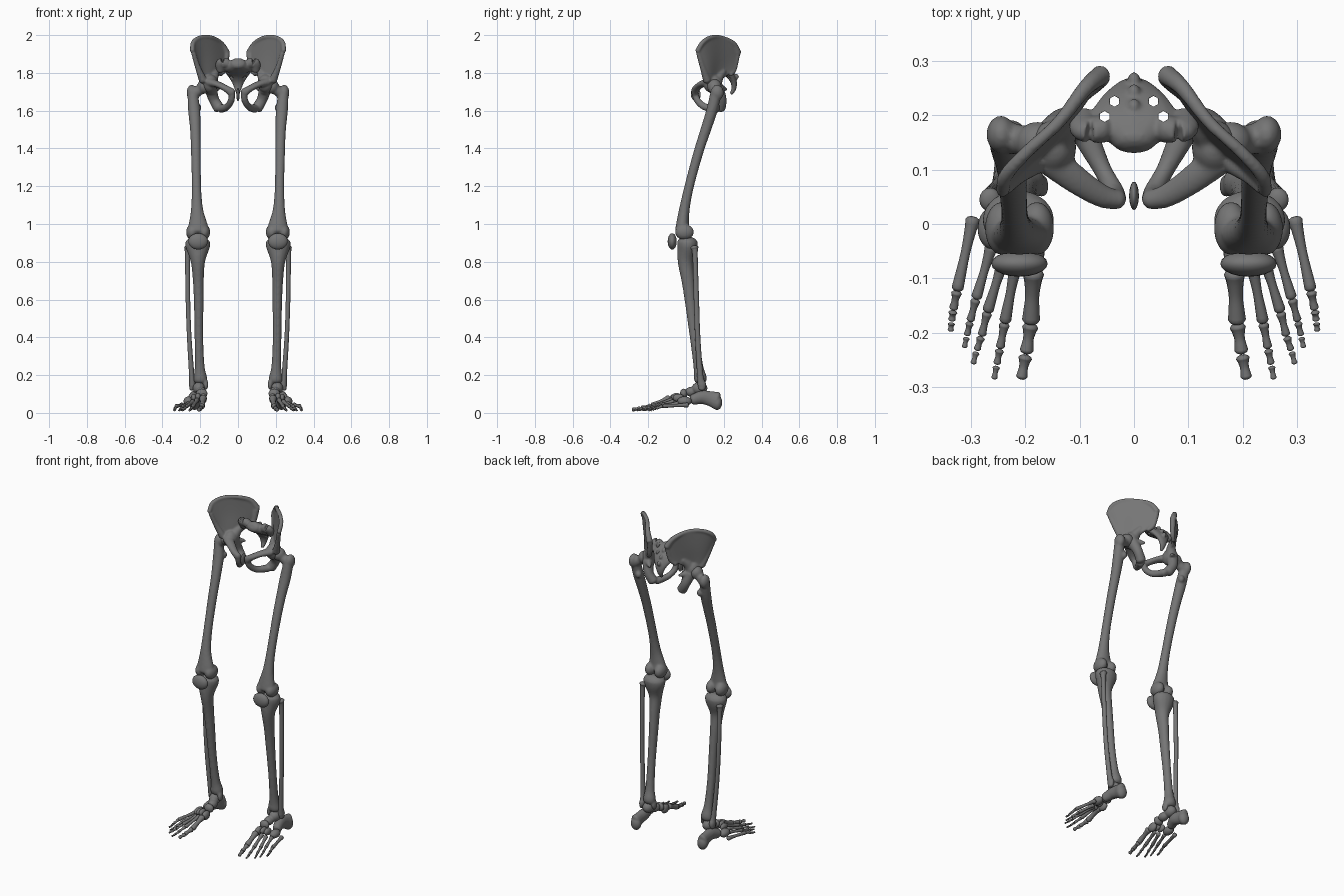
import bpy
import bmesh
import math
from mathutils import Matrix, Vector

default_cube = bpy.data.objects.get("Cube")
if default_cube:
    bpy.data.objects.remove(default_cube, do_unlink=True)

bone_grey = bpy.data.materials.new("bone grey")
bone_grey.use_nodes = True
colour = (0.18, 0.18, 0.18, 1)
bone_grey.diffuse_color = colour
bone_grey.node_tree.nodes["Principled BSDF"].inputs["Base Color"].default_value = colour


def smooth_path(points, steps):
    """Catmull-Rom samples through points of any dimension."""
    points = [Vector(p) for p in points]
    padded = [points[0] * 2 - points[1]] + points + [points[-1] * 2 - points[-2]]
    samples = []
    for a, b, c, d in zip(padded, padded[1:], padded[2:], padded[3:]):
        for i in range(steps):
            t = i / steps
            samples.append(b + (c - a) * (t / 2)
                           + (a * 2 - b * 5 + c * 4 - d) * (t * t / 2)
                           + (b * 3 - a - c * 3 + d) * (t ** 3 / 2))
    return samples + [points[-1]]


def tube(bm, points, steps=5, sides=16):
    """Rounded tube; each point is x, y, z, half width, half depth."""
    points = [tuple(p) + (p[3],) if len(p) == 4 else tuple(p) for p in points]
    path = smooth_path(points, steps)
    centres = [Vector(p[:3]) for p in path]
    span = (centres[-1] - centres[0]).normalized()
    reference = Vector((0, 0, 1)) if abs(span.x) > 0.7 else Vector((1, 0, 0))
    rings = []
    last = len(path) - 1

    def ring(index, offset, scale):
        tangent = (centres[min(index + 1, last)] - centres[max(index - 1, 0)]).normalized()
        side = (reference - tangent * reference.dot(tangent)).normalized()
        up = tangent.cross(side)
        wide, deep = path[index][3], path[index][4]
        middle = centres[index] + tangent * offset * min(wide, deep)
        angles = [math.tau * k / sides for k in range(sides)]
        rings.append([bm.verts.new(middle + side * wide * scale * math.cos(a)
                                   + up * deep * scale * math.sin(a)) for a in angles])

    caps = ((0.5, 0.4), (0.3, 0.8))
    for offset, scale in caps:
        ring(0, -offset, scale)
    for index in range(len(path)):
        ring(index, 0, 1)
    for offset, scale in reversed(caps):
        ring(last, offset, scale)
    for low, high in zip(rings, rings[1:]):
        for k in range(sides):
            n = (k + 1) % sides
            bm.faces.new((low[k], low[n], high[n], high[k]))
    bm.faces.new(rings[0][::-1])
    bm.faces.new(rings[-1])


def blob(bm, centre, size):
    matrix = Matrix.Translation(centre) @ Matrix.Diagonal((*size, 1))
    bmesh.ops.create_uvsphere(bm, u_segments=20, v_segments=12, radius=1, matrix=matrix)


def add_object(name, mesh):
    obj = bpy.data.objects.new(name, mesh)
    bpy.context.collection.objects.link(obj)
    return obj


def baked(obj):
    """Mesh with modifiers applied; the working object is removed."""
    bpy.context.view_layer.update()
    graph = bpy.context.evaluated_depsgraph_get()
    mesh = bpy.data.meshes.new_from_object(obj.evaluated_get(graph))
    bpy.data.objects.remove(obj, do_unlink=True)
    return mesh


def finish(bm, name, voxel=0, paired=True, cutter=None):
    """Fuse the pieces, then place them, on both sides if paired."""
    bmesh.ops.recalc_face_normals(bm, faces=bm.faces)
    mesh = bpy.data.meshes.new(name)
    bm.to_mesh(mesh)
    bm.free()
    if voxel:
        work = add_object(name, mesh)
        remesh = work.modifiers.new("fuse", "REMESH")
        remesh.mode = "VOXEL"
        remesh.voxel_size = voxel
        soften = work.modifiers.new("soften", "SMOOTH")
        soften.iterations = 6
        if cutter:
            cut = work.modifiers.new("holes", "BOOLEAN")
            cut.operation = "DIFFERENCE"
            cut.object = cutter
        mesh = baked(work)
    mesh.materials.clear()
    mesh.materials.append(bone_grey)
    mesh.polygons.foreach_set("use_smooth", [True] * len(mesh.polygons))
    add_object("left_" + name if paired else name, mesh)
    if paired:
        other = mesh.copy()
        other.transform(Matrix.Diagonal((-1, 1, 1, 1)))
        other.flip_normals()
        add_object("right_" + name, other)


# Hip bone: thin curved blade, thick crest, socket and the lower ring
crest = [(.242, .06, 1.915), (.236, .09, 1.962), (.195, .135, 1.988),
         (.138, .188, 1.986), (.09, .25, 1.955), (.06, .275, 1.905)]
blade_rows = [
    crest,
    [(.226, .073, 1.86), (.218, .1, 1.88), (.19, .135, 1.88),
     (.145, .175, 1.88), (.095, .23, 1.87), (.068, .268, 1.86)],
    [(.205, .095, 1.8), (.198, .112, 1.79), (.178, .13, 1.78),
     (.145, .155, 1.79), (.11, .205, 1.805), (.08, .25, 1.805)],
    [(.18, .11, 1.74), (.18, .125, 1.74), (.165, .14, 1.735),
     (.15, .155, 1.74), (.135, .175, 1.755), (.12, .198, 1.775)]]
bm = bmesh.new()
rows = [[bm.verts.new(p) for p in row] for row in blade_rows]
for upper, lower in zip(rows, rows[1:]):
    for k in range(len(crest) - 1):
        bm.faces.new((upper[k], upper[k + 1], lower[k + 1], lower[k]))
mesh = bpy.data.meshes.new("blade")
bm.to_mesh(mesh)
bm.free()
work = add_object("blade", mesh)
work.modifiers.new("round", "SUBSURF").levels = 3
shell = work.modifiers.new("thicken", "SOLIDIFY")
shell.thickness = 0.018
shell.offset = 0
bm = bmesh.new()
bm.from_mesh(baked(work))
tube(bm, [(*p, r) for p, r in zip(crest, (.013, .013, .012, .012, .015, .019))])
tube(bm, [(.236, .065, 1.905, .012), (.213, .088, 1.83, .015), (.185, .112, 1.76, .022)])
tube(bm, [(.06, .27, 1.9, .017), (.072, .255, 1.82, .014), (.095, .235, 1.79, .012)])
tube(bm, [(.115, .2, 1.81, .016), (.135, .165, 1.765, .03), (.148, .155, 1.7, .032)])
blob(bm, (.148, .142, 1.742), (.042, .05, .05))
tube(bm, [(.15, .115, 1.75, .024, .03), (.105, .08, 1.738, .017, .026),
          (.062, .053, 1.716, .018, .022), (.032, .044, 1.695, .024, .018)])
tube(bm, [(.03, .044, 1.705, .016, .018), (.036, .06, 1.655, .018, .018),
          (.058, .1, 1.62, .017, .019), (.09, .165, 1.61, .025, .022)])
tube(bm, [(.145, .165, 1.72, .035), (.128, .187, 1.66, .028), (.1, .182, 1.612, .03, .028)])
tube(bm, [(.125, .19, 1.72, .018), (.1, .215, 1.712, .007)])
finish(bm, "hip_bone", 0.005)

# Pubic joint disc
bm = bmesh.new()
blob(bm, (0, .052, 1.685), (.009, .026, .035))
finish(bm, "pubic_disc", paired=False)

# Sacrum and tailbone, pierced by pairs of holes
bm = bmesh.new()
for side in (-1, 1):
    for x, y in ((.054, .198), (.036, .226)):
        bmesh.ops.create_cone(bm, cap_ends=True, segments=6, radius1=.01, radius2=.01,
                              depth=.4, matrix=Matrix.Translation((side * x, y, 1.8)))
mesh = bpy.data.meshes.new("hole_cutter")
bm.to_mesh(mesh)
bm.free()
cutter = add_object("hole_cutter", mesh)
cutter.hide_render = True
bm = bmesh.new()
tube(bm, [(0, .15, 1.852, .042, .03), (0, .185, 1.832, .085, .032), (0, .225, 1.8, .066, .024),
          (0, .25, 1.76, .038, .018), (0, .254, 1.72, .02, .013), (0, .24, 1.69, .01, .009)])
for side in (-1, 1):
    tube(bm, [(side * .055, .175, 1.85, .026), (side * .088, .175, 1.85, .03, .022),
              (side * .094, .195, 1.815, .022)])
for y, z in ((.215, 1.842), (.242, 1.812), (.264, 1.78)):
    blob(bm, (0, y, z), (.012, .016, .016))
finish(bm, "sacrum", 0.004, paired=False, cutter=cutter)
bpy.data.objects.remove(cutter, do_unlink=True)

# Thigh bone: bowed shaft, ball head, trochanters and condyles
bm = bmesh.new()
tube(bm, [(.24, .158, 1.69, .028, .03), (.232, .137, 1.6, .032, .03), (.226, .105, 1.5, .028),
          (.223, .066, 1.38, .026), (.22, .017, 1.2, .025), (.217, -.008, 1.08, .032, .028),
          (.212, -.018, 1.0, .05, .034), (.211, -.02, .965, .058, .038)])
blob(bm, (.178, .15, 1.728), (.039, .039, .039))
tube(bm, [(.18, .15, 1.725, .026), (.24, .16, 1.685, .03)])
blob(bm, (.245, .165, 1.695), (.027, .035, .042))
blob(bm, (.212, .165, 1.615), (.018, .018, .022))
for x in (.179, .243):
    blob(bm, (x, -.008, .957), (.032, .05, .042))
finish(bm, "thigh_bone", 0.006)

# Kneecap
bm = bmesh.new()
blob(bm, (.211, -.073, .908), (.052, .024, .043))
finish(bm, "kneecap")

# Shin bone
bm = bmesh.new()
tube(bm, [(.213, .008, .905, .066, .055), (.213, .006, .875, .064, .053), (.212, -.003, .8, .038, .041),
          (.21, .01, .7, .029, .034), (.208, .022, .6, .026, .03), (.207, .045, .4, .023, .025),
          (.203, .065, .25, .026, .026), (.2, .075, .19, .036, .034), (.2, .075, .17, .037, .032)])
blob(bm, (.212, -.033, .835), (.018, .014, .03))
blob(bm, (.17, .07, .15), (.013, .022, .03))
finish(bm, "shin_bone", 0.006)

# Calf bone
bm = bmesh.new()
tube(bm, [(.265, .045, .875, .02, .022), (.267, .048, .835, .014), (.265, .055, .6, .012, .014),
          (.258, .062, .4, .012, .014), (.245, .075, .2, .014, .016),
          (.242, .084, .15, .017, .022), (.245, .084, .125, .012, .016)])
finish(bm, "calf_bone")

# Heel and ankle
bm = bmesh.new()
tube(bm, [(.232, .163, .065, .03, .047), (.23, .13, .075, .027, .04),
          (.23, .085, .082, .03, .036), (.245, .035, .07, .025, .028)])
blob(bm, (.23, .165, .055), (.032, .027, .04))
finish(bm, "heel_bone", 0.004)
bm = bmesh.new()
blob(bm, (.207, .072, .13), (.033, .042, .034))
blob(bm, (.195, .028, .112), (.027, .034, .026))
finish(bm, "ankle_bone", 0.004)

# Midfoot bones
midfoot = {
    "boat_bone": ((.192, -.012, .102), (.03, .02, .026)),
    "inner_wedge": ((.183, -.055, .076), (.018, .032, .027)),
    "middle_wedge": ((.212, -.05, .085), (.015, .027, .021)),
    "outer_wedge": ((.234, -.04, .08), (.015, .03, .021)),
    "cube_bone": ((.262, -.008, .062), (.026, .038, .025))}
for name, (centre, size) in midfoot.items():
    bm = bmesh.new()
    blob(bm, centre, size)
    finish(bm, name)

# Toe rays: joints from midfoot to tip, with bone thickness
rays = [
    (.0165, [(.185, -.085), (.19, -.183), (.199, -.24), (.208, -.288)]),
    (.011, [(.217, -.072), (.238, -.182), (.247, -.23), (.253, -.26), (.258, -.288)]),
    (.0105, [(.24, -.065), (.27, -.162), (.281, -.207), (.29, -.234), (.297, -.26)]),
    (.010, [(.262, -.04), (.291, -.138), (.302, -.18), (.308, -.207), (.313, -.23)]),
    (.011, [(.296, .012), (.326, -.123), (.333, -.159), (.336, -.18), (.338, -.2)])]
profile = ((0, 1.2), (.2, .95), (.5, .78), (.8, .9), (1, 1))
for number, (radius, joints) in enumerate(rays, 1):
    base = .078 - .009 * (number - 1)
    heights = [base, .036, .024, .016, .013]
    spots = [Vector((*xy, z)) for xy, z in zip(joints, heights)]
    for part, (start, end) in enumerate(zip(spots, spots[1:])):
        margin = (end - start).normalized() * radius * .45
        start, end = start + margin, end - margin
        thick = radius * (1 if part == 0 else .88 - .12 * part)
        bm = bmesh.new()
        tube(bm, [(*start.lerp(end, t), thick * k) for t, k in profile], steps=3, sides=12)
        kind = "foot_bone" if part == 0 else "toe_bone_" + str(part)
        finish(bm, "ray_" + str(number) + "_" + kind)
